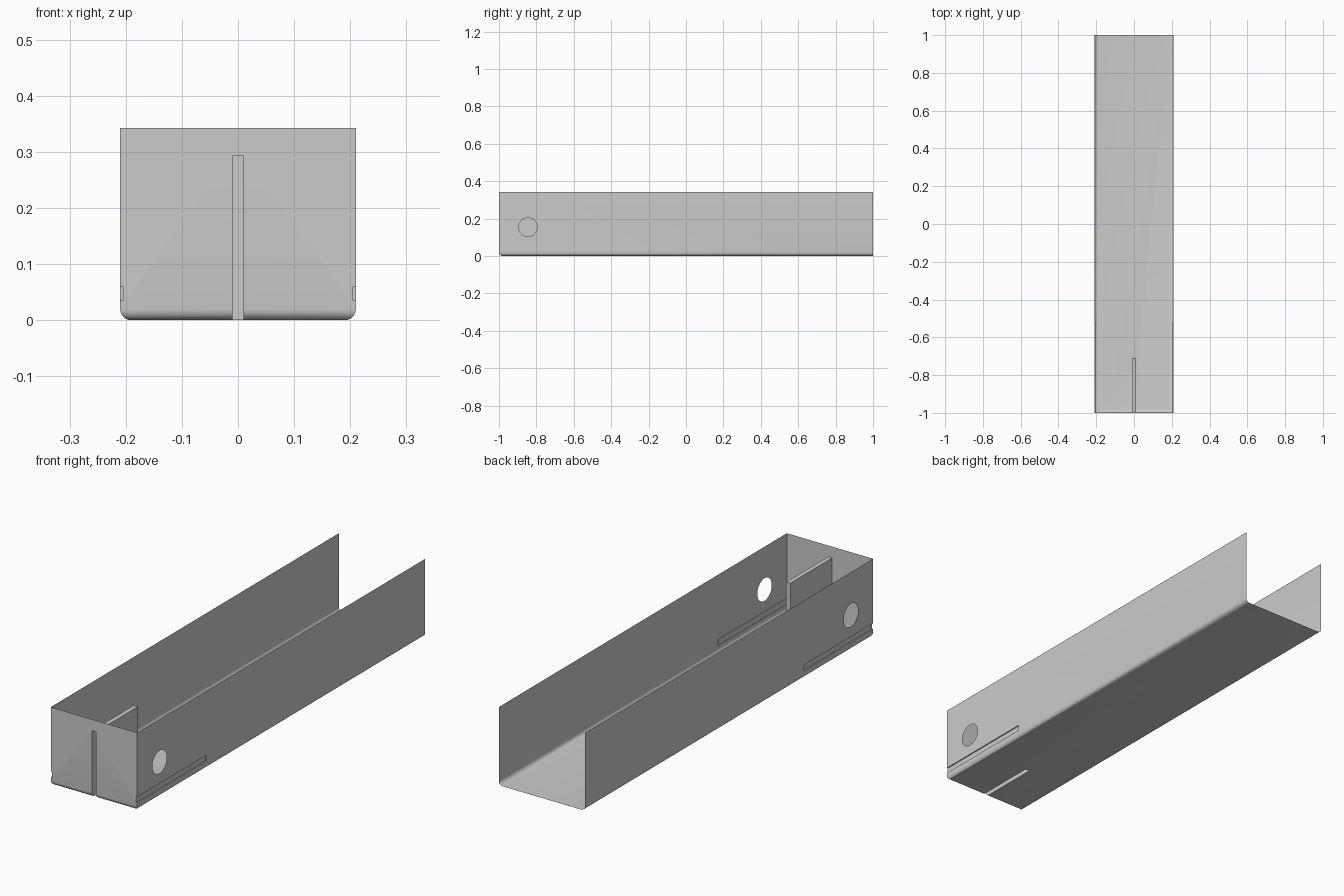
import bpy, bmesh, math
from mathutils import Matrix

if "Cube" in bpy.data.objects:
    bpy.data.objects.remove(bpy.data.objects["Cube"])

W, L, H, R = 0.21, 1.0, 0.343, 0.02
HOLE_Y, HOLE_Z, HOLE_R = -0.845, 0.155, 0.05


def make_object(name, bm):
    mesh = bpy.data.meshes.new(name)
    bm.to_mesh(mesh)
    bm.free()
    obj = bpy.data.objects.new(name, mesh)
    bpy.context.collection.objects.link(obj)
    return obj


def box(lo, hi):
    bm = bmesh.new()
    bmesh.ops.create_cube(bm, size=1)
    for v in bm.verts:
        v.co = [lo[i] if v.co[i] < 0 else hi[i] for i in range(3)]
    return bm


# Solid tray block with rounded lower edges on the sides and front
bm = box((-W, -L, 0), (W, L, H))
edges = [e for e in bm.edges
         if all(v.co.z < 0.001 for v in e.verts)
         and not all(v.co.y > 0.99 for v in e.verts)]
bmesh.ops.bevel(bm, geom=edges, offset=R, segments=6, profile=0.5, affect='EDGES')
tray = make_object("channel_tray", bm)

# Cutters: centre slot, side grooves, round side holes
cutters = [make_object("slot_cutter", box((-0.01, -1.1, -0.1), (0.01, -0.71, 0.293)))]
for s in (-1, 1):
    xs = sorted((s * 0.205, s * 0.3))
    cutters.append(make_object("groove_cutter",
                               box((xs[0], -1.1, 0.035), (xs[1], -0.52, 0.06))))
    bm = bmesh.new()
    bmesh.ops.create_cone(bm, cap_ends=True, segments=48, radius1=HOLE_R, radius2=HOLE_R,
                          depth=0.2, matrix=Matrix.Translation((s * 0.2, HOLE_Y, HOLE_Z))
                          @ Matrix.Rotation(math.pi / 2, 4, 'Y'))
    cutters.append(make_object("hole_cutter", bm))

bpy.context.view_layer.objects.active = tray
tray.select_set(True)
for c in cutters:
    c.hide_render = True
    mod = tray.modifiers.new("cut", 'BOOLEAN')
    mod.operation, mod.solver, mod.object = 'DIFFERENCE', 'EXACT', c
    bpy.ops.object.modifier_apply(modifier=mod.name)
for c in cutters:
    bpy.data.objects.remove(c)

# Turn the block into an open sheet: drop the top, back and hole linings
bm = bmesh.new()
bm.from_mesh(tray.data)
drop = []
for f in bm.faces:
    c = f.calc_center_median()
    in_hole = (all(math.hypot(v.co.y - HOLE_Y, v.co.z - HOLE_Z) < HOLE_R + 0.001
                   for v in f.verts) and abs(c.x) < W - 0.001)
    if c.z > H - 0.001 or c.y > L - 0.001 or in_hole:
        drop.append(f)
bmesh.ops.delete(bm, geom=drop, context='FACES')
bm.to_mesh(tray.data)
bm.free()

bpy.ops.object.shade_smooth_by_angle(angle=math.radians(35))
